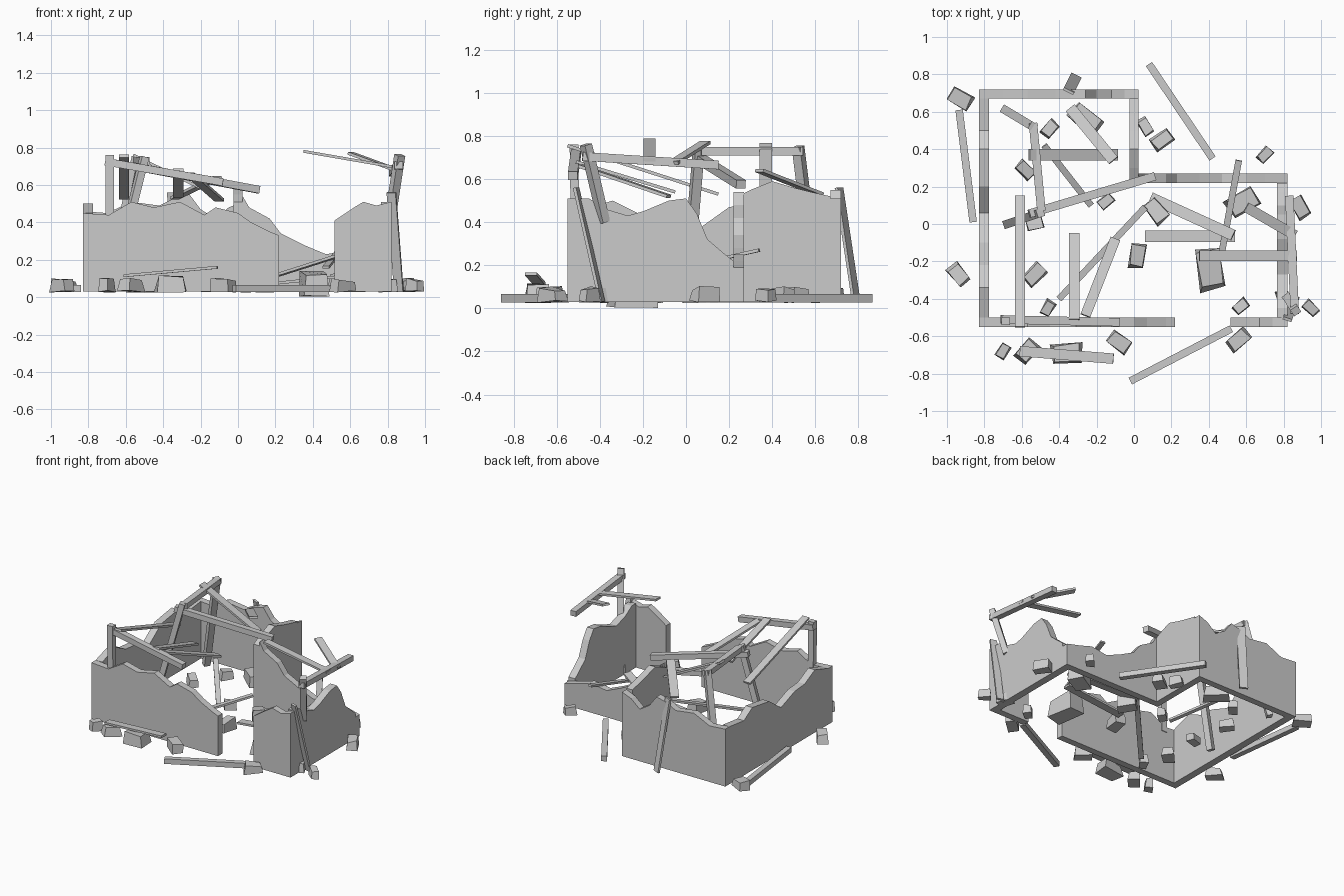
import bpy, bmesh, math, random
from mathutils import Vector, Matrix

random.seed(4)


def finish(name, bm):
    bmesh.ops.recalc_face_normals(bm, faces=bm.faces)
    me = bpy.data.meshes.new(name)
    bm.to_mesh(me)
    bm.free()
    ob = bpy.data.objects.new(name, me)
    bpy.context.collection.objects.link(ob)
    return ob


def wall(name, axis, lo, hi, profile, base=0.03):
    """Broken wall: (position along axis, top height) profile, thickness lo..hi."""
    bm = bmesh.new()
    pts = [(profile[0][0], base)] + profile + [(profile[-1][0], base)]
    place = (lambda s, t, z: (s, t, z)) if axis == 'x' else (lambda s, t, z: (t, s, z))
    f = bm.faces.new([bm.verts.new(place(s, lo, z)) for s, z in pts])
    ext = bmesh.ops.extrude_face_region(bm, geom=[f])
    d = Vector(place(0, hi - lo, 0))
    bmesh.ops.translate(bm, vec=d, verts=[g for g in ext['geom'] if isinstance(g, bmesh.types.BMVert)])
    return finish(name, bm)


def beam(name, a, b, w=0.05, t=0.05):
    """Timber of width w and thickness t running from a to b."""
    a, b = Vector(a), Vector(b)
    d = (b - a).normalized()
    side = d.cross(Vector((0, 0, 1))).normalized()
    up = side.cross(d)
    m = Matrix((d * (b - a).length, side * w, up * t)).transposed().to_4x4()
    m.translation = (a + b) / 2
    bm = bmesh.new()
    bmesh.ops.create_cube(bm, size=1, matrix=m)
    return finish(name, bm)


def rock(name, x, y, size, angle, h, z0=0.025):
    """Irregular tapered block of masonry."""
    bm = bmesh.new()
    bmesh.ops.create_cube(bm, size=1)
    for v in bm.verts:
        top = v.co.z > 0
        k = 0.85 if top else 1.0
        v.co.x *= size * k * random.uniform(0.85, 1.05)
        v.co.y *= size * 0.65 * k * random.uniform(0.8, 1.1)
        v.co.z = z0 + (h * random.uniform(0.75, 1.05) if top else random.uniform(0, 0.012))
    m = Matrix.Translation((x, y, 0)) @ Matrix.Rotation(math.radians(angle), 4, 'Z')
    bmesh.ops.transform(bm, matrix=m, verts=bm.verts)
    return finish(name, bm)


# Broken walls of the L-shaped house
wall('front_wall_left', 'x', -0.55, -0.50, [
    (-0.83, 0.45), (-0.69, 0.44), (-0.57, 0.51), (-0.45, 0.48), (-0.31, 0.51), (-0.18, 0.44),
    (-0.12, 0.48), (0.0, 0.45), (0.07, 0.40), (0.17, 0.35), (0.22, 0.33)])
wall('front_wall_right', 'x', -0.55, -0.50, [
    (0.515, 0.41), (0.62, 0.48), (0.67, 0.51), (0.74, 0.49), (0.82, 0.51)])
wall('right_wall', 'y', 0.765, 0.82, [
    (-0.50, 0.51), (-0.45, 0.51), (-0.37, 0.46), (-0.27, 0.43), (-0.20, 0.45), (-0.08, 0.50),
    (0.0, 0.51), (0.05, 0.44), (0.10, 0.32), (0.17, 0.26), (0.22, 0.22)])
wall('inner_back_wall', 'x', 0.22, 0.27, [
    (0.025, 0.54), (0.06, 0.48), (0.17, 0.42), (0.23, 0.34), (0.35, 0.28), (0.47, 0.23),
    (0.60, 0.25), (0.70, 0.22), (0.82, 0.19)])
wall('inner_side_wall', 'y', -0.025, 0.025, [
    (0.22, 0.51), (0.30, 0.55), (0.40, 0.59), (0.50, 0.56), (0.58, 0.54), (0.67, 0.52)])
wall('back_wall', 'x', 0.67, 0.72, [
    (-0.83, 0.46), (-0.70, 0.45), (-0.57, 0.51), (-0.42, 0.49), (-0.34, 0.53), (-0.26, 0.55),
    (-0.20, 0.47), (-0.12, 0.42), (-0.05, 0.48), (0.025, 0.51)])
wall('left_wall', 'y', -0.83, -0.775, [
    (-0.50, 0.45), (-0.34, 0.50), (-0.22, 0.44), (-0.10, 0.43), (0.06, 0.37), (0.20, 0.47),
    (0.40, 0.50), (0.50, 0.44), (0.67, 0.46)])

# Surviving roof posts and heavy beams
for n, a, b in [
    ('post_front_left', (-0.685, -0.515, 0.40), (-0.685, -0.52, 0.76)),
    ('post_middle', (-0.68, 0.0, 0.03), (-0.50, 0.06, 0.75)),
    ('post_back', (-0.69, 0.61, 0.03), (-0.54, 0.52, 0.75)),
    ('post_right', (0.81, -0.38, 0.40), (0.865, -0.465, 0.76)),
    ('beam_front', (-0.71, -0.51, 0.725), (-0.08, -0.525, 0.615)),
    ('beam_middle', (-0.56, 0.055, 0.70), (0.11, 0.255, 0.575)),
    ('beam_back', (-0.54, 0.54, 0.73), (-0.495, 0.07, 0.73)),
    ('beam_right', (0.86, -0.48, 0.705), (0.83, 0.15, 0.665)),
]:
    beam(n, a, b, 0.045, 0.04)

# Thin planks: sagging rafters, leaning boards and fallen boards
for i, (a, b, w) in enumerate([
    ((-0.61, -0.55, 0.755), (-0.61, 0.15, 0.53), 0.055),
    ((-0.32, -0.51, 0.68), (-0.32, -0.05, 0.54), 0.055),
    ((-0.26, -0.49, 0.66), (-0.10, -0.08, 0.52), 0.055),
    ((-0.56, 0.37, 0.76), (-0.09, 0.37, 0.53), 0.06),
    ((-0.11, 0.34, 0.64), (-0.34, 0.62, 0.53), 0.06),
    ((0.35, -0.17, 0.78), (0.87, -0.17, 0.69), 0.055),
    ((0.60, 0.09, 0.77), (0.86, -0.06, 0.675), 0.055),
    ((0.56, 0.34, 0.27), (0.47, -0.15, 0.16), 0.035),
    ((0.09, 0.14, 0.08), (0.53, -0.06, 0.22), 0.06),
    ((0.06, -0.065, 0.06), (0.54, -0.065, 0.11), 0.06),
    ((-0.40, -0.40, 0.04), (0.06, 0.09, 0.20), 0.035),
    ((-0.48, 0.42, 0.20), (-0.23, 0.10, 0.05), 0.035),
    ((0.86, -0.39, 0.03), (0.82, -0.51, 0.56), 0.05),
    ((-0.31, 0.79, 0.03), (-0.35, 0.71, 0.56), 0.06),
    ((-0.61, -0.68, 0.115), (-0.11, -0.72, 0.16), 0.055),
]):
    beam('plank_%02d' % i, a, b, w, 0.015)

# Squared timbers lying on the ground outside
for i, (a, b) in enumerate([
    ((-0.935, 0.61, 0.047), (-0.86, 0.01, 0.047)),
    ((0.08, 0.855, 0.047), (0.42, 0.35, 0.047)),
    ((-0.02, -0.84, 0.047), (0.52, -0.56, 0.047)),
]):
    beam('fallen_timber_%d' % i, a, b, 0.04, 0.038)

# Large blocks of fallen masonry
rock('large_rubble_0', 0.41, -0.24, 0.23, 100, 0.14, 0.0)
for i, r in enumerate([(-0.26, 0.56, 0.18, -40, 0.10), (0.58, 0.12, 0.18, 30, 0.12),
                       (0.12, 0.07, 0.14, 130, 0.11), (0.02, -0.17, 0.14, 80, 0.09),
                       (-0.36, -0.69, 0.17, 5, 0.09)]):
    rock('large_rubble_%d' % (i + 1), *r)

# Small scattered rubble: x, y, size, angle
for i, (x, y, s, a) in enumerate([
    (-0.93, 0.67, 0.13, -30), (-0.94, -0.27, 0.12, -50), (-0.45, 0.51, 0.10, 50),
    (-0.58, 0.29, 0.11, -45), (-0.15, 0.12, 0.09, 40), (0.06, 0.52, 0.10, -60),
    (0.15, 0.45, 0.12, 35), (0.70, 0.37, 0.09, 45), (0.89, 0.09, 0.13, -60),
    (0.945, -0.45, 0.09, -45), (0.80, -0.40, 0.11, -70), (0.57, -0.44, 0.09, 40),
    (0.56, -0.62, 0.13, 40), (-0.08, -0.63, 0.13, -35), (-0.53, -0.27, 0.13, 45),
    (-0.70, -0.68, 0.09, 60), (-0.57, -0.68, 0.13, 50), (-0.46, -0.45, 0.09, 60),
    (-0.53, 0.0, 0.10, 15),
]):
    rock('rubble_%02d' % i, x, y, s, a, 0.075)
